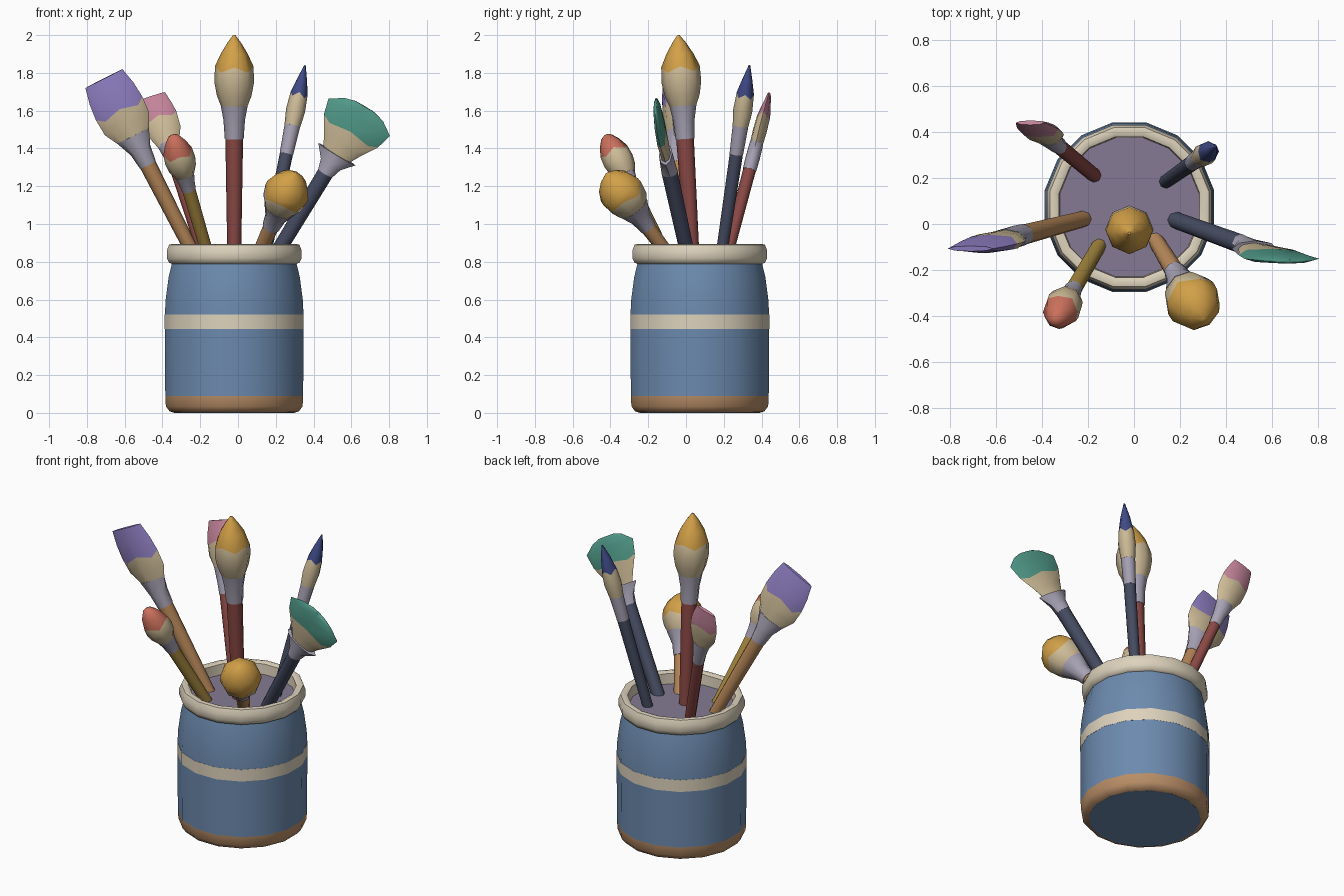
import bpy, bmesh, math
from mathutils import Vector

if "Cube" in bpy.data.objects:
    bpy.data.objects.remove(bpy.data.objects["Cube"])


def material(name, hex_code):
    def lin(i):
        c = int(hex_code[i:i + 2], 16) / 255
        return c / 12.92 if c < 0.04 else ((c + 0.055) / 1.055) ** 2.4
    m = bpy.data.materials.new(name)
    m.diffuse_color = (lin(0), lin(2), lin(4), 1)
    m.use_nodes = True
    m.node_tree.nodes["Principled BSDF"].inputs["Base Color"].default_value = m.diffuse_color
    return m


M = {n: material(n, h) for n, h in dict(
    glaze="6C8AAE", cream="DDD2BC", clay="B98E67", inside="857A93", hair="CDBB97",
    metal="A8A3B5", red_wood="8A4844", tan_wood="B58658", ochre_wood="A6883F",
    dark_wood="464C62", gold="D3A148", purple="9080C4", pink="C4849A",
    coral="CB705C", navy="3F4A86", teal="529C8B").items()}


def loft(name, base, tip, rings, mats, sides=8, phase=0.0, split=None, zig=0.0, caps=True):
    """Rings are (height z, half width, half thickness) along the line base-tip."""
    base, tip = Vector(base), Vector(tip)
    axis = (tip - base).normalized()
    wide = Vector((0, 1, 0)).cross(axis).normalized()
    thick = axis.cross(wide)
    bm = bmesh.new()
    loops = []
    for k, (z, w, t) in enumerate(rings):
        loop = []
        for i in range(sides):
            a = 2 * math.pi * (i + phase) / sides
            dz = zig * (-1) ** i if k == split else 0
            c = base.lerp(tip, (z + dz - base.z) / (tip.z - base.z))
            loop.append(bm.verts.new(c + wide * w * math.cos(a) + thick * t * math.sin(a)))
        loops.append(loop)
    for k in range(len(loops) - 1):
        for i in range(sides):
            j = (i + 1) % sides
            f = bm.faces.new((loops[k][i], loops[k][j], loops[k + 1][j], loops[k + 1][i]))
            f.material_index = int(split is not None and k >= split)
    if caps:
        bm.faces.new(loops[0][::-1])
        bm.faces.new(loops[-1]).material_index = len(mats) - 1
    else:
        # turned closed profile: join last ring back to the first
        for i in range(sides):
            j = (i + 1) % sides
            bm.faces.new((loops[-1][i], loops[-1][j], loops[0][j], loops[0][i]))
    bmesh.ops.recalc_face_normals(bm, faces=bm.faces)
    me = bpy.data.meshes.new(name)
    bm.to_mesh(me)
    bm.free()
    ob = bpy.data.objects.new(name, me)
    bpy.context.collection.objects.link(ob)
    for m in mats:
        me.materials.append(M[m])
    bpy.ops.object.select_all(action='DESELECT')
    ob.select_set(True)
    bpy.context.view_layer.objects.active = ob
    bpy.ops.object.shade_smooth_by_angle(angle=math.radians(50))
    return ob


def turned(name, profile, mat, caps=True):
    k = 1 / math.cos(math.pi / 16)
    rings = [(z, r * k, r * k) for r, z in profile]
    return loft(name, (-0.02, 0.073, 0), (-0.02, 0.073, 1), rings, [mat], 16, 0.5, caps=caps)


# jar
turned("jar_bottom", [(0.318, 0.0), (0.318, 0.01)], "glaze")
turned("jar_foot", [(0.315, 0.0), (0.342, 0.008), (0.362, 0.035), (0.365, 0.09),
                    (0.32, 0.09)], "clay", caps=False)
turned("jar_lower_body", [(0.365, 0.09), (0.367, 0.445)], "glaze")
turned("jar_band", [(0.368, 0.445), (0.368, 0.52)], "cream")
turned("jar_upper_body", [(0.367, 0.52), (0.363, 0.6), (0.347, 0.72), (0.33, 0.79)], "glaze")
turned("jar_rim", [(0.32, 0.785), (0.345, 0.795), (0.357, 0.82), (0.357, 0.86), (0.345, 0.89),
                   (0.325, 0.895), (0.305, 0.885), (0.30, 0.79)], "cream", caps=False)
turned("jar_inside", [(0.303, 0.79), (0.303, 0.82)], "inside")


def brush(name, base, tip, wood, colour, handle, ferrule, hair, split, zig):
    loft(name + "_handle", base, tip, [(0.795, handle[1], handle[1]),
                                       (handle[0], handle[2], handle[2])], [wood])
    loft(name + "_ferrule", base, tip, ferrule, ["metal"])
    loft(name + "_bristles", base, tip, hair, ["hair", colour], split=split, zig=zig)


def rnd(*pairs):
    return [(z, r, r) for z, r in pairs]


# round brushes
brush("tall_round_brush", (-0.02, 0.035, 0.82), (-0.02, -0.04, 2.0), "red_wood", "gold",
      (1.46, 0.036, 0.047), rnd((1.45, 0.05), (1.55, 0.057), (1.63, 0.072)),
      rnd((1.62, 0.069), (1.68, 0.092), (1.75, 0.105), (1.82, 0.102), (1.9, 0.072),
          (1.96, 0.036), (2.0, 0.006)), 3, 0.015)
brush("small_filbert_brush", (-0.155, -0.10, 0.82), (-0.345, -0.425, 1.47), "ochre_wood", "coral",
      (1.19, 0.032, 0.036), rnd((1.18, 0.038), (1.22, 0.043), (1.265, 0.055)),
      rnd((1.26, 0.055), (1.295, 0.074), (1.335, 0.082), (1.375, 0.078), (1.43, 0.056),
          (1.46, 0.032), (1.47, 0.012)), 3, 0.01)
brush("mop_brush", (0.10, -0.08, 0.82), (0.305, -0.42, 1.27), "tan_wood", "gold",
      (0.99, 0.034, 0.042), rnd((0.98, 0.046), (1.03, 0.056), (1.085, 0.09)),
      rnd((1.075, 0.08), (1.11, 0.108), (1.15, 0.12), (1.18, 0.119), (1.22, 0.095),
          (1.25, 0.055), (1.268, 0.01)), 2, 0.01)
brush("fine_round_brush", (0.14, 0.185, 0.82), (0.355, 0.336, 1.84), "dark_wood", "navy",
      (1.38, 0.03, 0.035), rnd((1.37, 0.036), (1.53, 0.042)),
      rnd((1.52, 0.042), (1.6, 0.051), (1.68, 0.046), (1.76, 0.028), (1.84, 0.004)), 2, 0.012)

# flat brushes
brush("wide_flat_brush", (-0.225, 0.02, 0.82), (-0.71, -0.107, 1.77), "tan_wood", "purple",
      (1.325, 0.036, 0.045),
      [(1.315, 0.047, 0.047), (1.39, 0.058, 0.05), (1.47, 0.095, 0.045)],
      [(1.46, 0.09, 0.042), (1.53, 0.132, 0.043), (1.6, 0.138, 0.04), (1.69, 0.13, 0.03),
       (1.77, 0.11, 0.012)], 2, 0.012)
brush("small_flat_brush", (-0.175, 0.213, 0.82), (-0.45, 0.44, 1.678), "red_wood", "pink",
      (1.295, 0.031, 0.034), [(1.285, 0.036, 0.036), (1.35, 0.042, 0.038), (1.43, 0.06, 0.036)],
      [(1.42, 0.058, 0.034), (1.49, 0.09, 0.037), (1.56, 0.093, 0.035), (1.62, 0.083, 0.024),
       (1.678, 0.066, 0.01)], 2, 0.01)

# fan brush
brush("fan_brush", (0.19, 0.013, 0.82), (0.675, -0.163, 1.62), "dark_wood", "teal",
      (1.28, 0.038, 0.043), [(1.27, 0.044, 0.044), (1.315, 0.06, 0.04), (1.37, 0.115, 0.036)],
      [(1.35, 0.07, 0.026), (1.42, 0.115, 0.029), (1.485, 0.168, 0.028), (1.565, 0.19, 0.02),
       (1.605, 0.12, 0.013), (1.62, 0.06, 0.008)], 2, 0.008)
